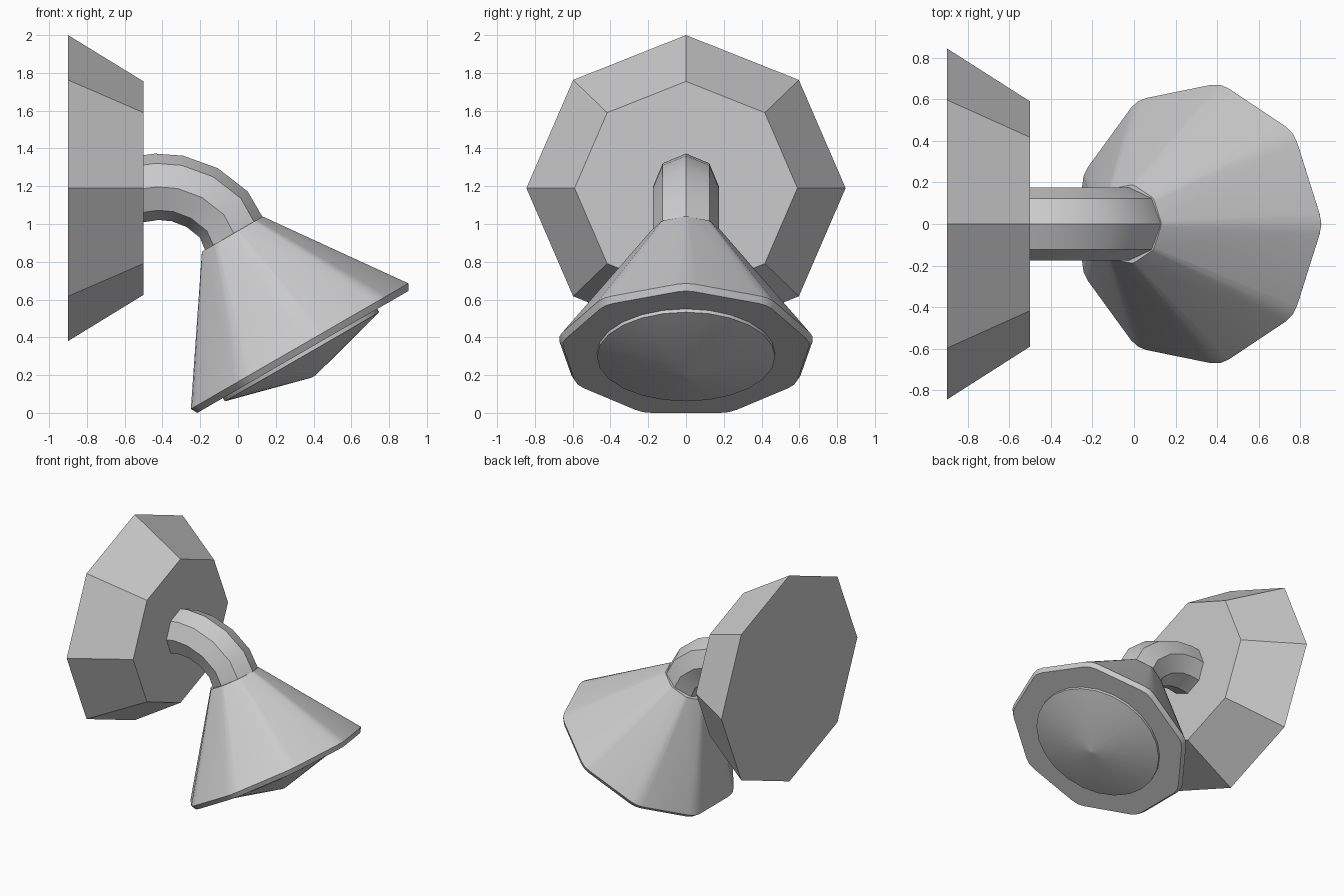
import bpy, bmesh, math
from mathutils import Matrix, Vector

if "Cube" in bpy.data.objects:
    bpy.data.objects.remove(bpy.data.objects["Cube"])


def loft(name, rings, smooth=True):
    """Skin a list of equal-length point rings and cap both ends."""
    bm = bmesh.new()
    vr = [[bm.verts.new(p) for p in ring] for ring in rings]
    n = len(vr[0])
    for a, b in zip(vr, vr[1:]):
        for i in range(n):
            j = (i + 1) % n
            bm.faces.new((a[i], a[j], b[j], b[i]))
    bm.faces.new(vr[0][::-1])
    bm.faces.new(vr[-1])
    bmesh.ops.recalc_face_normals(bm, faces=bm.faces)
    me = bpy.data.meshes.new(name)
    bm.to_mesh(me)
    bm.free()
    ob = bpy.data.objects.new(name, me)
    bpy.context.collection.objects.link(ob)
    if smooth:
        bpy.ops.object.select_all(action='DESELECT')
        ob.select_set(True)
        bpy.context.view_layer.objects.active = ob
        bpy.ops.object.shade_smooth_by_angle(angle=math.radians(30))
    return ob


def polygon(n):
    return [Vector((math.cos(2 * math.pi * i / n), math.sin(2 * math.pi * i / n)))
            for i in range(n)]


def rounded_polygon(n, cut):
    """Unit polygon with every corner softened to three points."""
    pts, out = polygon(n), []
    for i, p in enumerate(pts):
        a = p + (pts[i - 1] - p).normalized() * cut
        b = p + (pts[(i + 1) % n] - p).normalized() * cut
        out += [a, p * 0.5 + (a + b) * 0.25, b]
    return out


# Wall plate: tapered octagon facing +x
octagon = polygon(8)
loft("wall_plate", [[(x, ry * p.y, 1.19 + rz * p.x) for p in octagon]
                    for x, ry, rz in ((-0.9, 0.845, 0.81), (-0.5, 0.59, 0.565))], False)

# Bent octagonal arm: centre x, centre z, downward tangent angle
path = [(-0.55, 1.18, -5), (-0.43, 1.197, -3), (-0.32, 1.188, 10),
        (-0.19, 1.14, 28), (-0.075, 1.05, 46), (-0.02, 0.945, 60)]
rings = []
for x, z, deg in path:
    t = math.radians(deg)
    up = Vector((math.sin(t), 0, math.cos(t)))
    rings.append([Vector((x, 0, z)) + up * (0.176 * p.x) + Vector((0, 0.175 * p.y, 0))
                  for p in octagon])
loft("arm", rings)

# Tilted lamp head: local z = 0 at the widest part of the shade, +z to the arm
tilt = Matrix.Translation((0.312, 0, 0.345)) @ Matrix.Rotation(math.radians(-30), 4, 'Y')


def turned(name, shape, profile):
    return loft(name, [[tilt @ Vector((r * p.x, r * p.y, h)) for p in shape]
                       for r, h in profile])


# Nine-sided shade with softened corners and a thin rim
turned("shade", rounded_polygon(9, 0.075), [(0.193, 0.692), (0.69, 0), (0.67, -0.035)])

# Shallow pointed lens under the shade
turned("lens", polygon(24), [(0.472, -0.02), (0.472, -0.055), (0.012, -0.176)])
